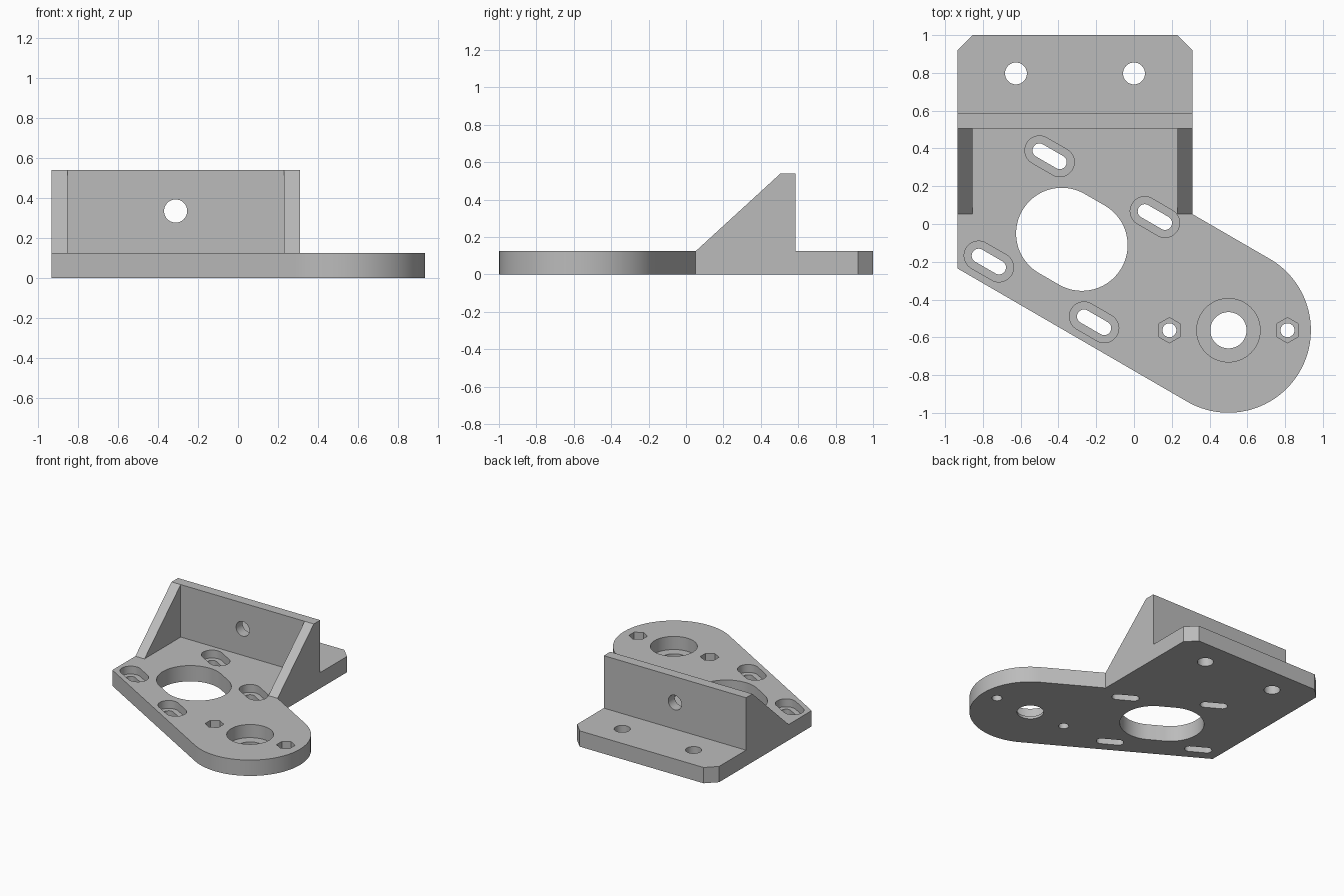
import bpy, bmesh
from math import cos, sin, pi, radians

cube = bpy.data.objects.get("Cube")
if cube:
    bpy.data.objects.remove(cube, do_unlink=True)

# Single grey material
grey = bpy.data.materials.new("plain_grey")
grey.use_nodes = True
grey.diffuse_color = (0.5, 0.5, 0.5, 1)
grey.node_tree.nodes["Principled BSDF"].inputs["Base Color"].default_value = (0.5, 0.5, 0.5, 1)

THICK, WALL_TOP = 0.125, 0.54
LEFT, RIGHT, RIB = 0.31, -0.935, 0.08
WALL_FRONT, WALL_BACK = 0.505, 0.585
TILT = radians(-30)


def prism(name, points, low, high, axis="Z"):
    """Extrude a closed 2D profile between two heights along an axis."""
    place = {"X": lambda u, v, w: (w, u, v),
             "Y": lambda u, v, w: (u, w, v),
             "Z": lambda u, v, w: (u, v, w)}[axis]
    bm = bmesh.new()
    rings = [[bm.verts.new(place(u, v, w)) for u, v in points] for w in (low, high)]
    for ring in rings:
        bm.faces.new(ring)
    n = len(points)
    for i in range(n):
        j = (i + 1) % n
        bm.faces.new((rings[0][i], rings[0][j], rings[1][j], rings[1][i]))
    bmesh.ops.recalc_face_normals(bm, faces=bm.faces)
    mesh = bpy.data.meshes.new(name)
    bm.to_mesh(mesh)
    bm.free()
    mesh.materials.append(grey)
    obj = bpy.data.objects.new(name, mesh)
    bpy.context.collection.objects.link(obj)
    return obj


def arc(cx, cy, r, start, end, steps):
    return [(cx + r * cos(start + (end - start) * i / steps),
             cy + r * sin(start + (end - start) * i / steps)) for i in range(steps + 1)]


def circle(cx, cy, r, sides=48, start=0.0):
    return arc(cx, cy, r, start, start + 2 * pi, sides)[:-1]


def slot(cx, cy, r, half, steps=24):
    """Rounded slot running along the tilted direction."""
    dx, dy = half * cos(TILT), half * sin(TILT)
    return (arc(cx + dx, cy + dy, r, TILT - pi / 2, TILT + pi / 2, steps)
            + arc(cx - dx, cy - dy, r, TILT + pi / 2, TILT + 3 * pi / 2, steps))


def combine(target, tool, operation):
    tool.hide_render = True
    mod = target.modifiers.new(operation.lower(), "BOOLEAN")
    mod.operation, mod.solver, mod.object = operation, "EXACT", tool
    bpy.context.view_layer.objects.active = target
    bpy.ops.object.modifier_apply(modifier=mod.name)
    bpy.data.objects.remove(tool, do_unlink=True)


def cut(points, low=-0.1, high=0.2, axis="Z"):
    combine(bracket, prism("cutter", points, low, high, axis), "DIFFERENCE")


# Base plate with clipped back corners and a rounded arm
BX, BY, BR = 0.5, -0.5625, 0.4365
outline = [(RIGHT, -0.235)]
outline += arc(BX, BY, BR, radians(-120), radians(60), 64)
outline += [(LEFT, 0.052), (LEFT, 0.92), (LEFT - RIB, 1),
            (RIGHT + RIB, 1), (RIGHT, 0.92)]
bracket = prism("mounting_bracket", outline, 0, THICK)

# Upright wall with a triangular gusset at each end
wall = [(WALL_FRONT, 0.03), (WALL_BACK, 0.03), (WALL_BACK, WALL_TOP), (WALL_FRONT, WALL_TOP)]
combine(bracket, prism("upright_wall", wall, RIGHT, LEFT, "X"), "UNION")
gusset = [(0.052, 0.03), (0.545, 0.03), (0.545, WALL_TOP), (WALL_FRONT, WALL_TOP), (0.052, THICK)]
for name, x in (("right_gusset", RIGHT), ("left_gusset", LEFT - RIB)):
    combine(bracket, prism(name, gusset, x, x + RIB, "X"), "UNION")

# Screw holes in the wall and the back flange
cut(circle(-0.3125, 0.335, 0.058), 0.4, 0.7, "Y")
for x in (-0.625, 0):
    cut(circle(x, 0.797, 0.058))

# Motor opening and its four recessed adjustment slots
MX, MY = -0.329, -0.081
cut(slot(MX, MY, 0.242, 0.0615, 40))
for k in range(4):
    a = radians(15 + 90 * k)
    x, y = MX + 0.455 * cos(a), MY + 0.455 * sin(a)
    cut(slot(x, y, 0.037, 0.062))
    cut(slot(x, y, 0.077, 0.062), THICK / 2)

# Bearing seat with a nut pocket on each side
cut(circle(BX, BY, 0.096, 64))
cut(circle(BX, BY, 0.168, 64), 0.021)
for side in (-1, 1):
    x = BX + side * 0.3125
    cut(circle(x, BY, 0.037, 32))
    cut(circle(x, BY, 0.067, 6, pi / 2), THICK / 2)

# Smooth the round walls, keep the edges sharp
bpy.ops.object.select_all(action="DESELECT")
bracket.select_set(True)
bpy.context.view_layer.objects.active = bracket
bpy.ops.object.shade_smooth_by_angle(angle=radians(30))
